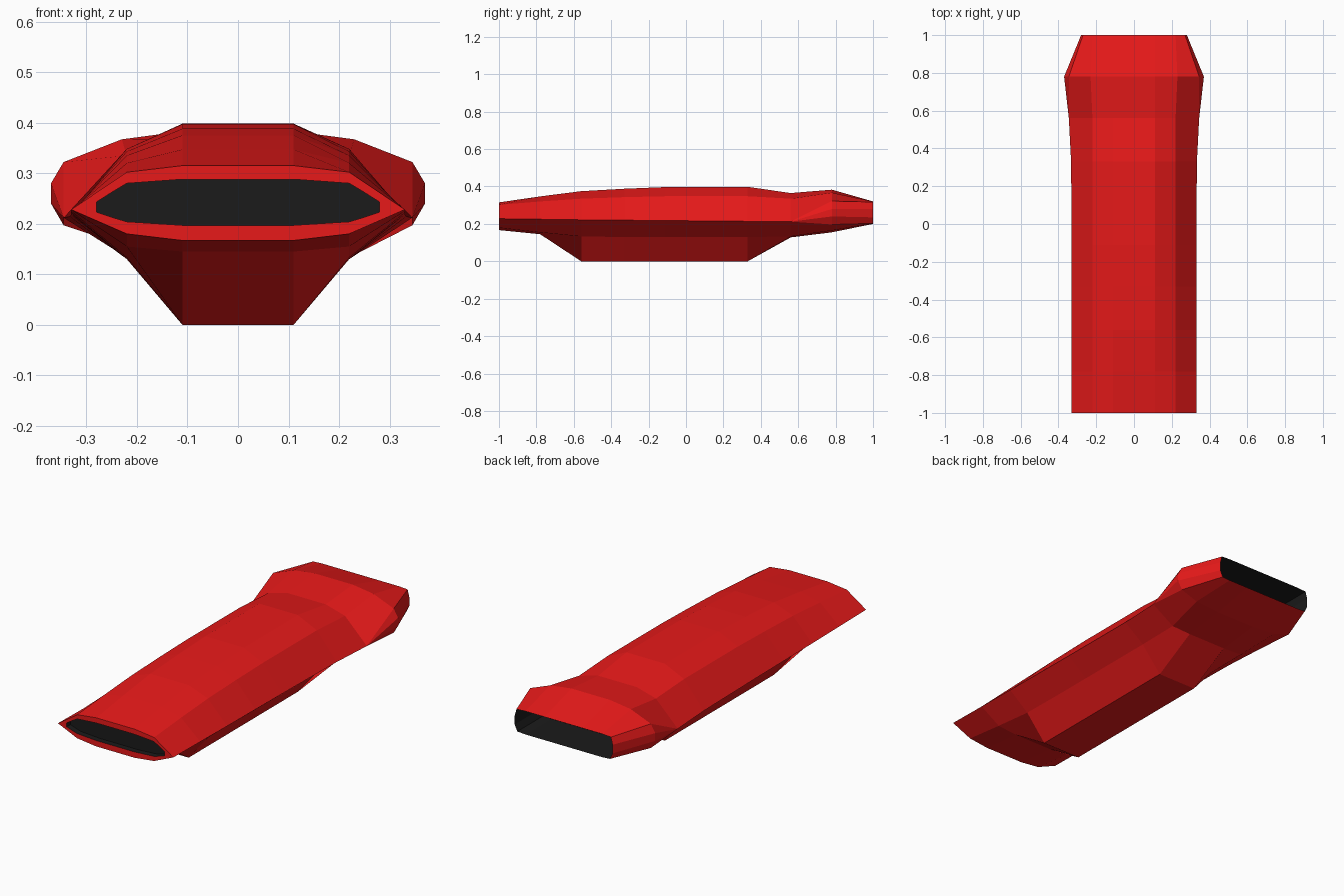
import bpy, bmesh

if "Cube" in bpy.data.objects:
    bpy.data.objects.remove(bpy.data.objects["Cube"])

def material(name, rgb):
    m = bpy.data.materials.new(name)
    m.diffuse_color = (*rgb, 1)
    m.use_nodes = True
    m.node_tree.nodes["Principled BSDF"].inputs["Base Color"].default_value = m.diffuse_color
    return m

red = material("red_paint", (0.80, 0.01, 0.01))
black = material("black_lining", (0.011, 0.011, 0.011))

def ring(y, half):
    # right half runs bottom to top, then mirrored to the left
    return [(x, y, z) for x, z in half] + [(-x, y, z) for x, z in reversed(half)]

def loft(name, rings, mat, cap_end=False):
    bm = bmesh.new()
    rows = [[bm.verts.new(p) for p in r] for r in rings]
    n = len(rows[0])
    for a, b in zip(rows, rows[1:]):
        for i in range(n):
            j = (i + 1) % n
            bm.faces.new((a[i], a[j], b[j], b[i]))
    if cap_end:
        bm.faces.new(rows[-1])
    bmesh.ops.remove_doubles(bm, verts=bm.verts, dist=0.0005)
    bmesh.ops.recalc_face_normals(bm, faces=bm.faces)
    if cap_end:  # linings face into the opening
        bmesh.ops.reverse_faces(bm, faces=bm.faces)
    me = bpy.data.meshes.new(name)
    bm.to_mesh(me)
    bm.free()
    me.materials.append(mat)
    ob = bpy.data.objects.new(name, me)
    bpy.context.collection.objects.link(ob)
    return ob

def hull(b1, b2, w, e, t2, t1):
    # hull section with one sharp side edge at (w, e)
    return [(0.11, b1), (0.22, b2)] + [(w, e)] * 4 + [(0.22, t2), (0.11, t1)]

front_inner = [(0.11, 0.197), (0.22, 0.204), (0.25, 0.213), (0.28, 0.223),
               (0.28, 0.243), (0.25, 0.262), (0.22, 0.28), (0.11, 0.288)]
collar = [(0.11, 0.155), (0.25, 0.165), (0.345, 0.197), (0.37, 0.24),
          (0.37, 0.28), (0.345, 0.322), (0.23, 0.367), (0.11, 0.383)]
outlet = [(0.11, 0.20), (0.22, 0.20), (0.265, 0.203), (0.28, 0.235),
          (0.28, 0.28), (0.27, 0.317), (0.22, 0.32), (0.11, 0.32)]

# main body, from intake rim to rear outlet
loft("nacelle_body", [
    ring(-1.0, front_inner),
    ring(-1.0, hull(0.167, 0.180, 0.33, 0.228, 0.302, 0.315)),
    ring(-0.78, hull(0.145, 0.155, 0.33, 0.225, 0.320, 0.347)),
    ring(-0.56, hull(0.0, 0.133, 0.33, 0.222, 0.335, 0.375)),
    ring(-0.33, hull(0.0, 0.130, 0.33, 0.220, 0.343, 0.388)),
    ring(-0.11, hull(0.0, 0.130, 0.33, 0.218, 0.348, 0.397)),
    ring(0.33, hull(0.0, 0.130, 0.333, 0.214, 0.348, 0.398)),
    ring(0.56, hull(0.128, 0.133, 0.345, 0.212, 0.335, 0.365)),
    ring(0.78, collar),
    ring(1.0, outlet),
], red)

# dark intake and outlet recesses
loft("intake_lining", [ring(-1.0, front_inner), ring(-0.97, front_inner)], black, True)
loft("outlet_lining", [ring(1.0, outlet), ring(0.79, outlet)], black, True)
